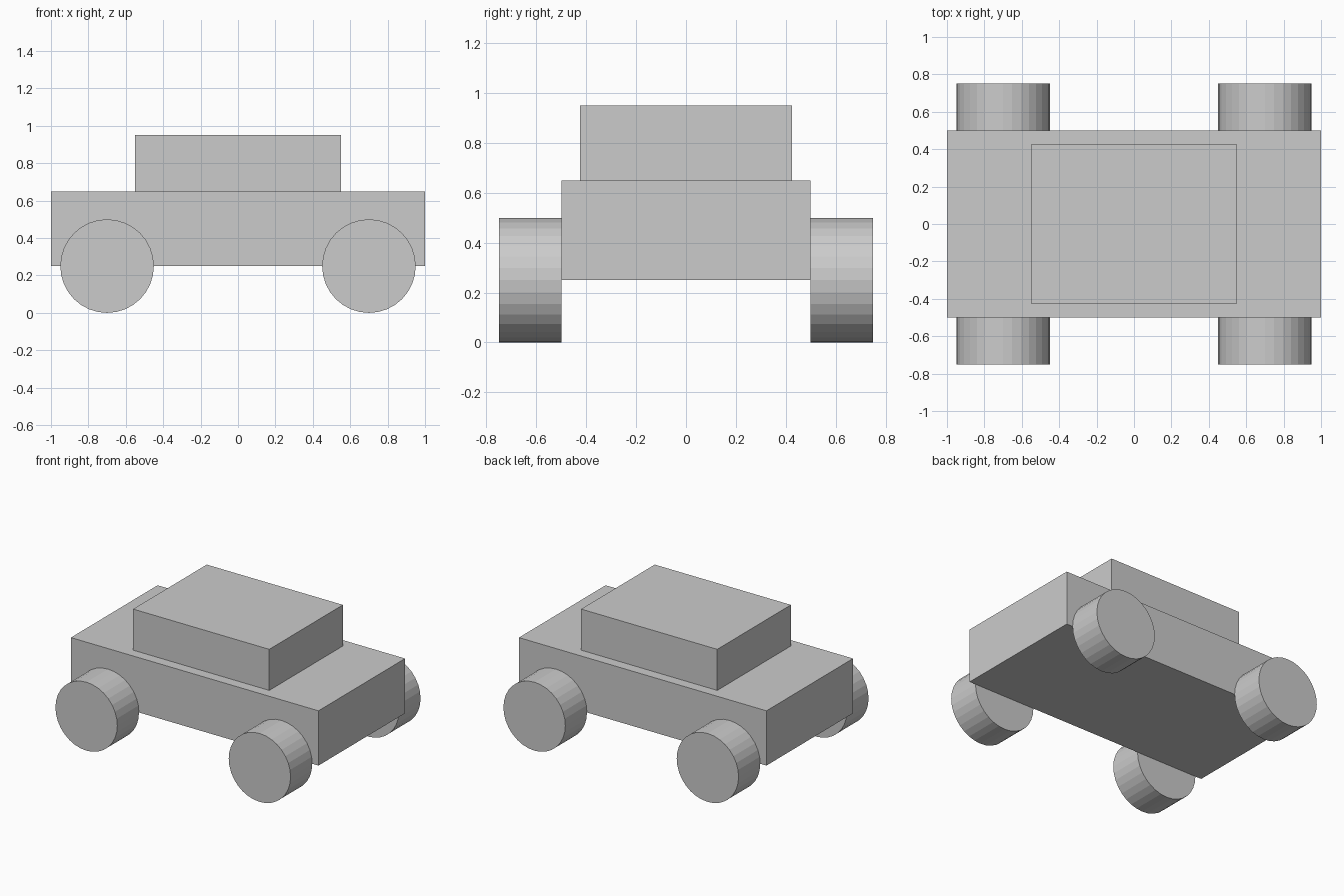
import bpy
import math

if "Cube" in bpy.data.objects:
    bpy.data.objects.remove(bpy.data.objects["Cube"])


def box(name, size, z_bottom):
    bpy.ops.mesh.primitive_cube_add(size=1, location=(0, 0, z_bottom + size[2] / 2))
    obj = bpy.context.object
    obj.name = name
    obj.scale = size
    bpy.ops.object.transform_apply(location=False, rotation=False, scale=True)
    return obj


def wheel(name, x, y, radius=0.25, width=0.25):
    bpy.ops.mesh.primitive_cylinder_add(
        vertices=32, radius=radius, depth=width,
        location=(x, y, radius), rotation=(math.pi / 2, 0, 0))
    bpy.context.object.name = name


# Body and cabin
box("body", (2.0, 1.0, 0.4), 0.25)
box("cabin", (1.1, 0.85, 0.3), 0.65)

# Four wheels, flush against the body sides
for end, x in (("left", -0.7), ("right", 0.7)):
    for side, y in (("front", -0.625), ("back", 0.625)):
        wheel(f"wheel_{side}_{end}", x, y)
